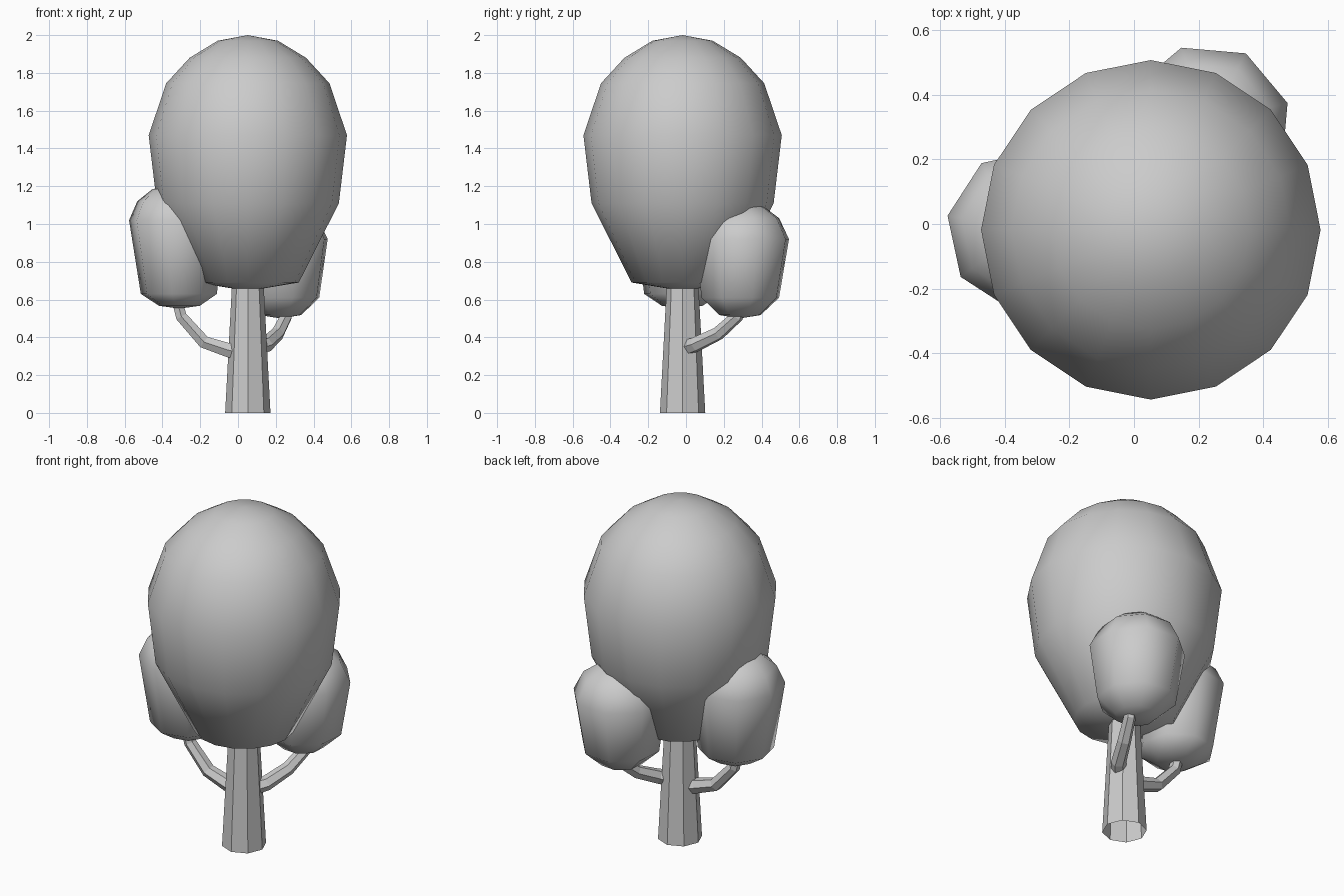
import bpy, bmesh
from math import cos, sin, pi, radians
from mathutils import Vector

if "Cube" in bpy.data.objects:
    bpy.data.objects.remove(bpy.data.objects["Cube"])


def skin(name, rings, smooth=False, cap_start=False, cap_end=False):
    """Bridge a list of rings; a ring with a single point is a pole."""
    bm = bmesh.new()
    loops = [[bm.verts.new(p) for p in ring] for ring in rings]
    for a, b in zip(loops, loops[1:]):
        n = max(len(a), len(b))
        for i in range(n):
            j = (i + 1) % n
            if len(a) == 1:
                bm.faces.new((a[0], b[j], b[i]))
            elif len(b) == 1:
                bm.faces.new((a[i], a[j], b[0]))
            else:
                bm.faces.new((a[i], a[j], b[j], b[i]))
    if cap_start:
        bm.faces.new(loops[0][::-1])
    if cap_end:
        bm.faces.new(loops[-1])
    bmesh.ops.recalc_face_normals(bm, faces=bm.faces)
    for f in bm.faces:
        f.smooth = smooth
    me = bpy.data.meshes.new(name)
    bm.to_mesh(me)
    bm.free()
    ob = bpy.data.objects.new(name, me)
    bpy.context.collection.objects.link(ob)
    return ob


def lathe_rings(profile, sides, low, high, turn=0):
    """Rings from (radius, z); the axis runs from low to high (x, y)."""
    z0, z1 = profile[0][1], profile[-1][1]
    rings = []
    for r, z in profile:
        c = Vector(low).lerp(Vector(high), (z - z0) / (z1 - z0))
        angles = [radians(turn) + 2 * pi * i / sides for i in range(sides)]
        rings.append([(c.x + r * cos(a), c.y + r * sin(a), z) for a in angles]
                     if r else [(c.x, c.y, z)])
    return rings


def branch(name, path, r0, r1, sides=6):
    pts = [Vector(p) for p in path]
    rings = []
    for i, p in enumerate(pts):
        t = (pts[min(i + 1, len(pts) - 1)] - pts[max(i - 1, 0)]).normalized()
        side = t.cross(Vector((0, 0, 1))).normalized()
        up = side.cross(t)
        r = r0 + (r1 - r0) * i / (len(pts) - 1)
        rings.append([p + r * (cos(2 * pi * k / sides) * side + sin(2 * pi * k / sides) * up)
                      for k in range(sides)])
    return skin(name, rings, cap_start=True, cap_end=True)


AXIS = (0.052, -0.018)

# Tapered trunk, open underneath
skin("trunk", lathe_rings([(0.12, 0), (0.08, 0.75)], 8, AXIS, AXIS), cap_end=True)

# Main crown
crown = [(0, 0.645), (0.27, 0.69), (0.482, 1.11), (0.525, 1.47), (0.432, 1.745),
         (0.308, 1.88), (0.16, 1.97), (0, 2.0)]
skin("main_crown", lathe_rings(crown, 16, AXIS, AXIS), smooth=True)

# Small crowns
left = [(0, 0.552), (0.11, 0.567), (0.205, 0.63), (0.253, 1.02), (0.205, 1.12),
        (0.12, 1.185), (0, 1.205)]
skin("left_crown", lathe_rings(left, 8, (-0.31, -0.02), (-0.335, -0.02), 34.6), smooth=True)
right = [(0, 0.50), (0.115, 0.518), (0.215, 0.61), (0.262, 0.92), (0.205, 1.03),
         (0.12, 1.09), (0, 1.11)]
skin("right_crown", lathe_rings(right, 8, (0.225, 0.285), (0.225, 0.30), 17.5), smooth=True)

# Curved branches
branch("left_branch", [(0.0, -0.02, 0.32), (-0.06, -0.02, 0.335), (-0.18, -0.02, 0.375),
                       (-0.30, -0.02, 0.51), (-0.335, -0.02, 0.64)], 0.047, 0.03)
branch("right_branch", [(0.10, 0.0, 0.345), (0.15, 0.05, 0.362), (0.21, 0.17, 0.42),
                        (0.255, 0.27, 0.51), (0.27, 0.30, 0.60)], 0.045, 0.03)
